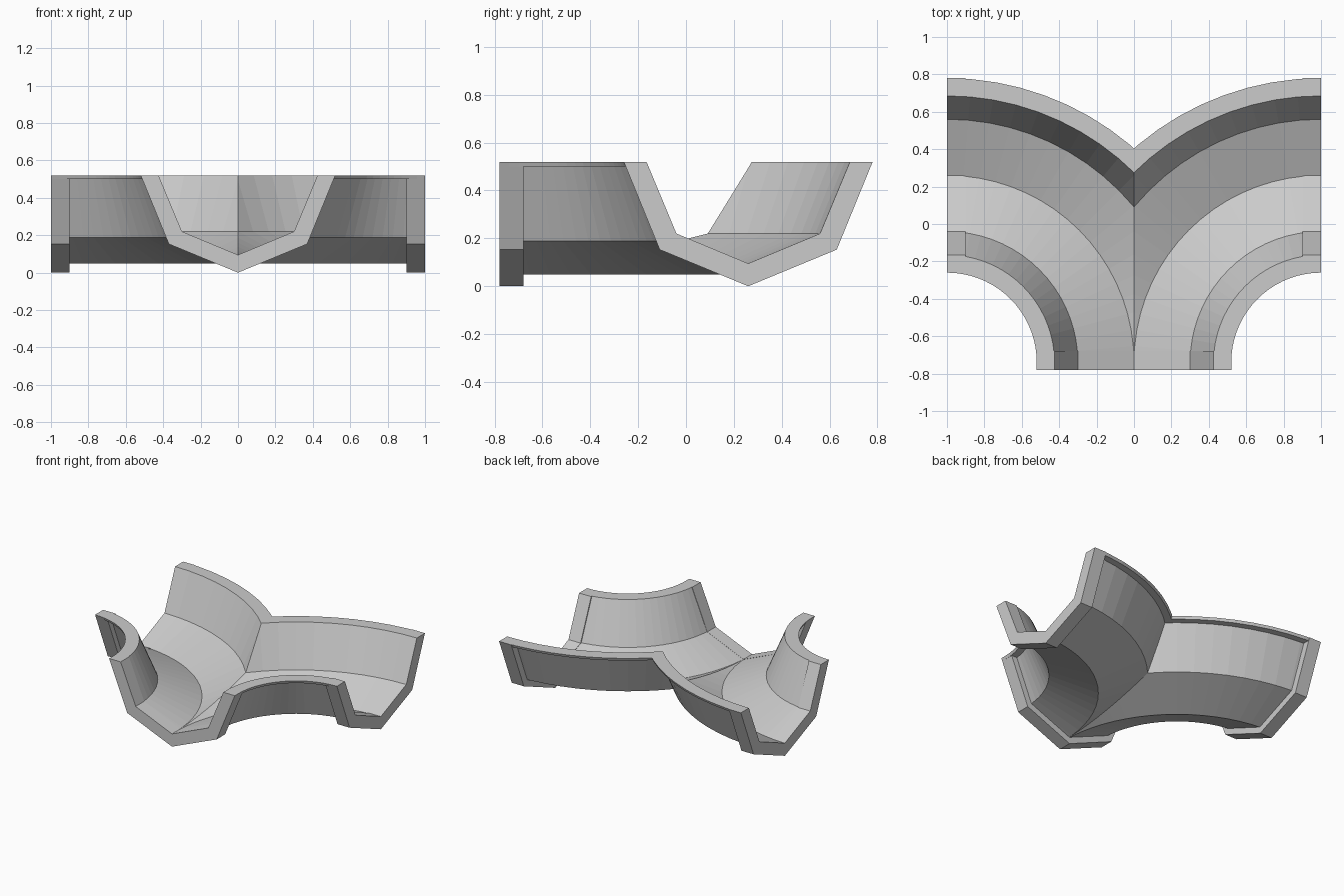
import bpy, bmesh
from math import sin, cos, pi

if "Cube" in bpy.data.objects:
    bpy.data.objects.remove(bpy.data.objects["Cube"])

# Arc centre of the right-hand arm, and arc steps
CX, CY, STEPS = 1.0, -0.74, 18
AXIS_Y = 0.26          # centre line of the side openings

# Half sections as (distance from centre line, height)
INNER = [(0.425, 0.52), (0.30, 0.22), (0, 0.095)]
FLANGE_OUTER = [(0, 0), (0.37, 0.153), (0.52, 0.52)]
BODY_OUTER = [(0, 0.05), (0.335, 0.188), (0.463, 0.50), (0.512, 0.50), (0.52, 0.52)]


def full_section(outer):
    """Closed U-shaped section: across the outside, back along the inside."""
    left = [(-x, z) for x, z in reversed(outer[1:])]
    back = [(-x, z) for x, z in reversed(INNER[:-1])]
    return left + outer + INNER + back


def sweep(name, stations, caps):
    """Skin a list of equal-length point rings."""
    bm = bmesh.new()
    rings = [[bm.verts.new(p) for p in ring] for ring in stations]
    n = len(rings[0])
    for a, b in zip(rings, rings[1:]):
        for i in range(n):
            j = (i + 1) % n
            bm.faces.new((a[i], a[j], b[j], b[i]))
    if caps:
        bm.faces.new(rings[0])
        bm.faces.new(rings[-1])
    bmesh.ops.recalc_face_normals(bm, faces=bm.faces)
    return finish(name, bm)


def finish(name, bm):
    mesh = bpy.data.meshes.new(name)
    bm.to_mesh(mesh)
    bm.free()
    obj = bpy.data.objects.new(name, mesh)
    bpy.context.collection.objects.link(obj)
    return obj


def mirror_x(obj):
    mod = obj.modifiers.new("mirror", 'MIRROR')
    mod.use_axis[0] = True
    mod.use_mirror_merge = True
    mod.merge_threshold = 0.0005


# Curved channel: right arm swept on an arc, cut at the middle and mirrored
body = full_section(BODY_OUTER)
rings = []
for k in range(STEPS + 1):
    a = pi / 2 + pi / 2 * k / STEPS
    rings.append([(CX + (1 + u) * cos(a), CY + (1 + u) * sin(a), z) for u, z in body])
channel = sweep("curved_channel", rings, False)
bm = bmesh.new()
bm.from_mesh(channel.data)
bmesh.ops.bisect_plane(bm, geom=bm.verts[:] + bm.edges[:] + bm.faces[:], dist=1e-5,
                       plane_co=(0, 0, 0), plane_no=(1, 0, 0), clear_inner=True)
bm.to_mesh(channel.data)
bm.free()
mirror_x(channel)

# Straight thick collars at the three openings
collar = full_section(FLANGE_OUTER)
side = sweep("side_collar", [[(x, AXIS_Y + u, z) for u, z in collar] for x in (0.9, 1.0)], True)
mirror_x(side)
sweep("front_collar", [[(u, y, z) for u, z in collar] for y in (-0.78, -0.68)], True)
